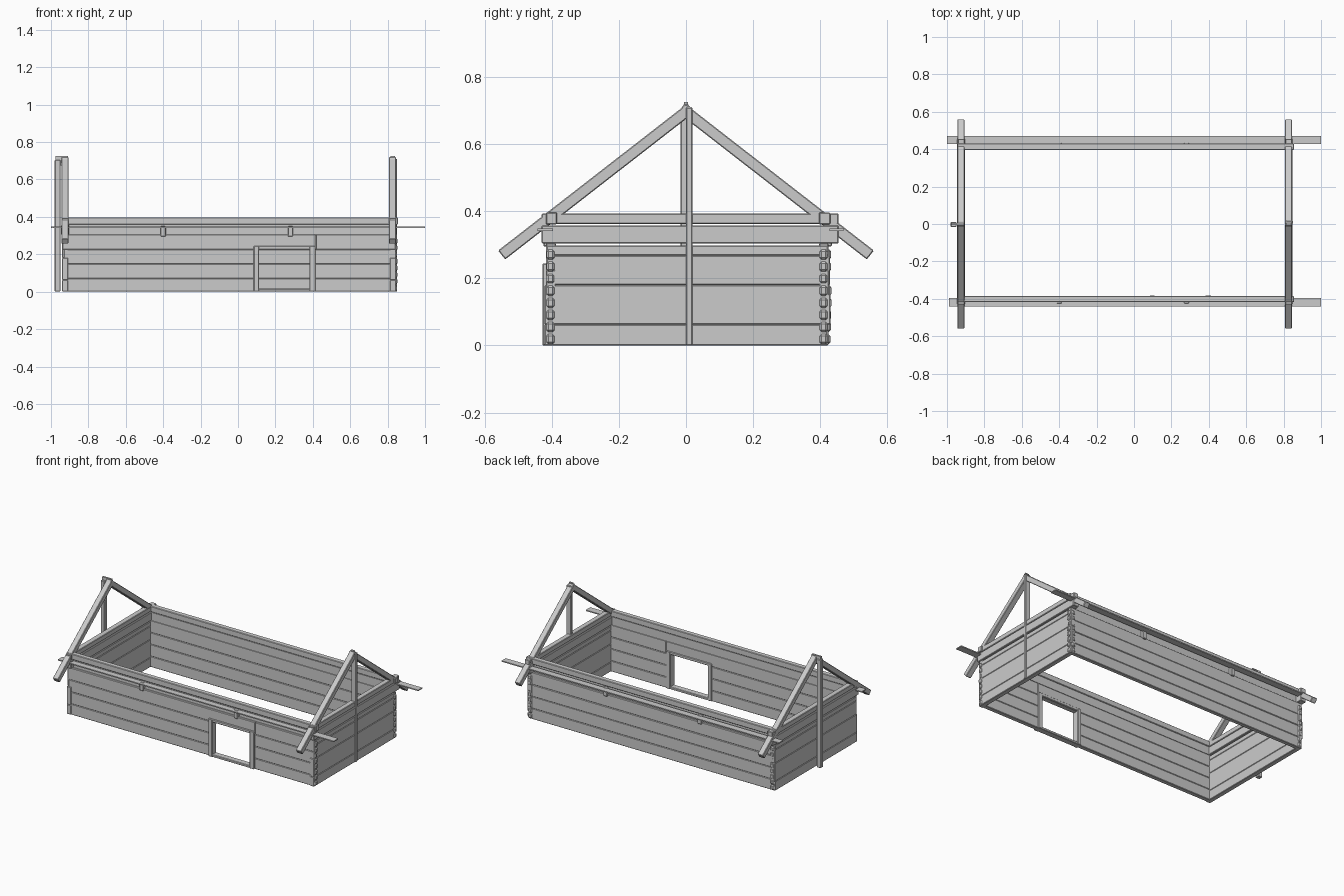
import bpy, math, random
from mathutils import Matrix, Vector

random.seed(4)
cube = bpy.data.objects.get("Cube")
if cube:
    bpy.data.objects.remove(cube, do_unlink=True)

wood = bpy.data.materials.new("weathered grey wood")
wood.use_nodes = True
GREY = (0.6, 0.6, 0.6, 1)
wood.diffuse_color = GREY
wood.node_tree.nodes["Principled BSDF"].inputs["Base Color"].default_value = GREY


def timber(name, x, y, z, bevel=0.003):
    """Chamfered timber filling the three given ranges."""
    lo, hi = Vector((x[0], y[0], z[0])), Vector((x[1], y[1], z[1]))
    bpy.ops.mesh.primitive_cube_add(size=1)
    ob = bpy.context.object
    ob.name = name
    ob.data.transform(Matrix.Translation((lo + hi) / 2) @ Matrix.Diagonal((*(hi - lo), 1)))
    ob.data.materials.append(wood)
    if bevel:
        mod = ob.modifiers.new("chamfer", "BEVEL")
        mod.width = bevel
        mod.segments = 1
    return ob


def jitter(amount=0.005):
    return random.uniform(-amount, amount)


LEFT, RIGHT = -0.935, 0.842
FRONT, BACK = -0.415, 0.422

# Long walls: stacked hewn logs, the front one broken by the doorway
LONG_ROWS = [0, 0.07, 0.148, 0.225, 0.305]
for row, (low, high) in enumerate(zip(LONG_ROWS, LONG_ROWS[1:])):
    ends = (LEFT + jitter(), RIGHT + jitter())
    spans = [(ends[0], 0.1), (0.4, ends[1])] if row < 3 else [(ends[0], 0.414), (0.416, ends[1])]
    for side, span in zip(("left", "right"), spans):
        timber(f"front_log_{side}_{row}", span, (-0.418, -0.388), (low, high))
    timber(f"back_log_{row}", ends, (0.397, 0.425 + jitter(0.002)), (low, high))

# End walls: wider logs whose ends notch past the long walls
END_ROWS = [0, 0.062, 0.18, 0.268, 0.298]
for row, (low, high) in enumerate(zip(END_ROWS, END_ROWS[1:])):
    span = (FRONT - 0.004 + jitter(), BACK + 0.004 + jitter())
    timber(f"right_end_log_{row}", (-0.94, -0.908), span, (low, high))
    timber(f"left_end_log_{row}", (0.812, 0.844), span, (low, high))

# Protruding tenon ends where the logs cross at the corners
for row in range(8):
    z = 0.004 + row * 0.036
    tip = 0.003 + 0.005 * random.random()
    for y, label in ((-0.404, "front"), (0.41, "back")):
        timber(f"{label}_left_log_end_{row}", (0.82, 0.846 + tip),
               (y - 0.012, y + 0.012), (z, z + 0.03), 0.006)
    for x, label in ((-0.922, "right"), (0.826, "left")):
        timber(f"{label}_back_log_end_{row}", (x - 0.014, x + 0.014),
               (0.41, 0.426 + tip), (z, z + 0.03), 0.006)

# Wall plates: recessed lower course and upper beam on the long sides
timber("front_lower_plate", (-0.93, 0.84), (-0.405, -0.388), (0.305, 0.358), 0)
timber("back_lower_plate", (-0.93, 0.84), (0.397, 0.415), (0.305, 0.358), 0)
timber("front_upper_plate", (-0.945, 0.855), (-0.418, -0.385), (0.36, 0.397))
timber("back_upper_plate", (-0.945, 0.855), (0.396, 0.43), (0.36, 0.397))

# Tie beams across both ends, in two courses
for label, x in (("right", (-0.945, -0.903)), ("left", (0.807, 0.848))):
    timber(f"{label}_lower_tie_beam", x, (-0.43, 0.455), (0.304, 0.358))
    timber(f"{label}_upper_tie_beam", (x[0] + 0.003, x[1] - 0.003), (-0.43, 0.455), (0.362, 0.394))

# Thin eaves planks and the pegs that carry them
timber("front_eaves_plank", (-0.99, 1.0), (-0.442, -0.396), (0.341, 0.348), 0)
timber("back_eaves_plank", (-1.0, 1.0), (0.428, 0.47), (0.341, 0.348), 0)
for number, x in enumerate((-0.4, 0.28)):
    timber(f"front_peg_{number}", (x - 0.014, x + 0.014), (-0.425, -0.4), (0.295, 0.35))
    timber(f"back_peg_{number}", (x - 0.014, x + 0.014), (0.408, 0.435), (0.295, 0.35))

# Door frame
for label, x in (("right", (0.084, 0.112)), ("left", (0.382, 0.414))):
    timber(f"door_jamb_{label}", x, (-0.428, -0.382), (0, 0.245))
timber("door_lintel", (0.1, 0.395), (-0.425, -0.384), (0.226, 0.245))
timber("door_sill", (0.1, 0.395), (-0.425, -0.384), (0, 0.016))

# Pairs of sloping rafters meeting at the ridge
RISE, RUN = 0.435, 0.56
length = math.hypot(RISE, RUN)
slope = math.atan2(RISE, RUN)
for label, x in (("right", (-0.945, -0.907)), ("left", (0.807, 0.845))):
    for side, name in ((-1, "front"), (1, "back")):
        span = (-0.005, length) if side > 0 else (-length, 0.005)
        rafter = timber(f"{label}_{name}_rafter", x, span, (-0.034, 0))
        rafter.rotation_euler.x = -side * slope
        rafter.location.z = 0.718

# Ridge posts: outside one end, set into the wall at the other
timber("right_ridge_post", (-0.98, -0.95), (-0.017, 0.012), (0, 0.705))
timber("left_ridge_post", (0.815, 0.85), (0, 0.019), (0, 0.71))
for label, x in (("right", (-0.975, -0.91)), ("left", (0.815, 0.84))):
    timber(f"{label}_ridge_peg", x, (-0.006, 0.006), (0.675, 0.725), 0)
